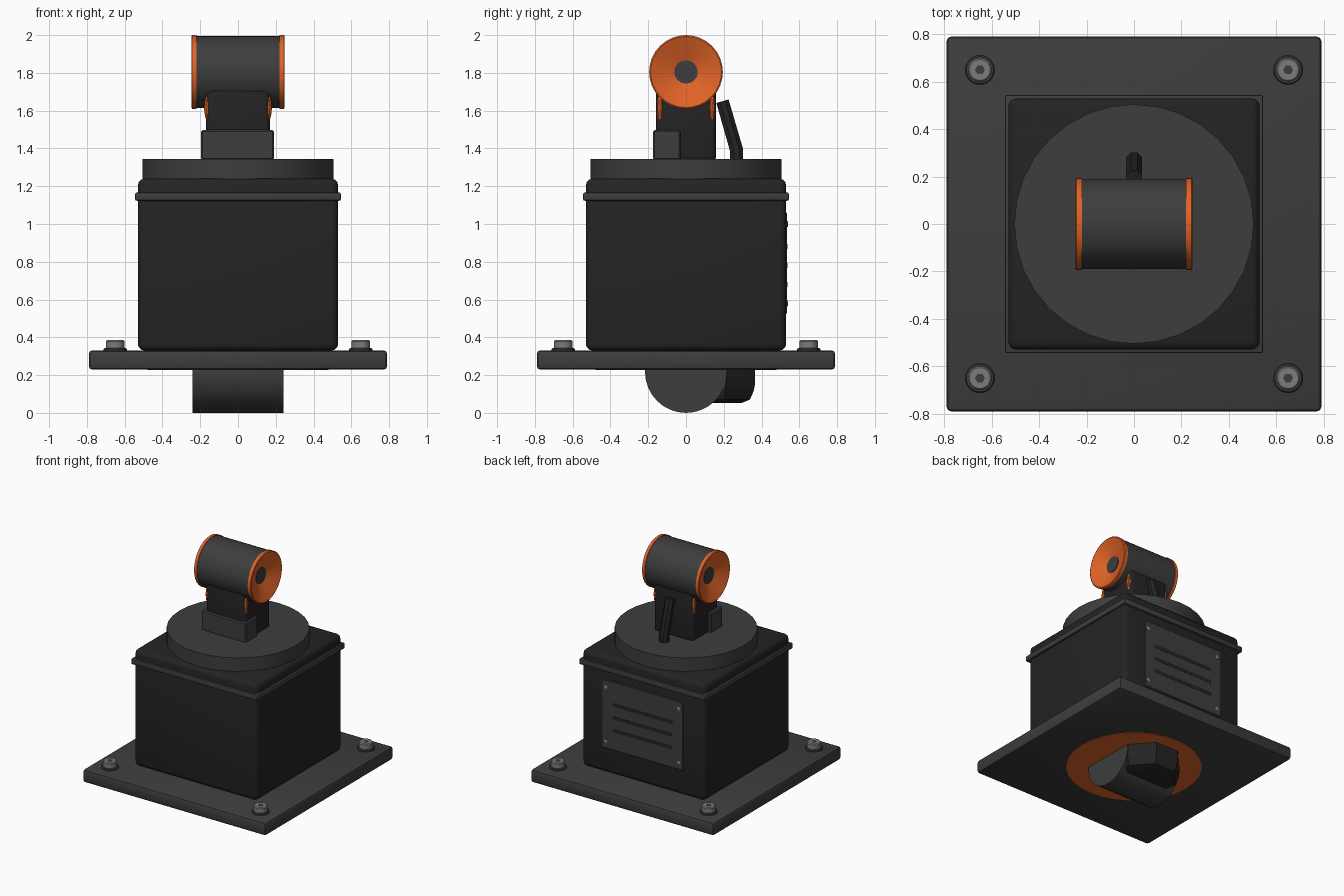
import bpy, bmesh, math
from mathutils import Matrix, Vector

if "Cube" in bpy.data.objects:
    bpy.data.objects.remove(bpy.data.objects["Cube"])


def mat(name, r, g, b):
    m = bpy.data.materials.new(name)
    m.diffuse_color = (r, g, b, 1)
    m.use_nodes = True
    m.node_tree.nodes["Principled BSDF"].inputs["Base Color"].default_value = m.diffuse_color
    return m


BLACK = mat("black_housing", 0.017, 0.017, 0.017)
GREY = mat("dark_grey_metal", 0.047, 0.047, 0.047)
ORANGE = mat("orange_trim", 0.75, 0.125, 0.02)
STEEL = mat("bolt_steel", 0.2, 0.2, 0.2)


def finish(name, bm, material, smooth=True):
    bmesh.ops.recalc_face_normals(bm, faces=bm.faces)
    me = bpy.data.meshes.new(name)
    bm.to_mesh(me)
    bm.free()
    me.materials.append(material)
    ob = bpy.data.objects.new(name, me)
    bpy.context.collection.objects.link(ob)
    if smooth:
        bpy.ops.object.select_all(action='DESELECT')
        ob.select_set(True)
        bpy.context.view_layer.objects.active = ob
        bpy.ops.object.shade_smooth_by_angle(angle=math.radians(32))
    return ob


def box(name, lo, hi, material, bevel=0.0, segs=2):
    lo, hi = Vector(lo), Vector(hi)
    bm = bmesh.new()
    bmesh.ops.create_cube(bm, size=1)
    bmesh.ops.scale(bm, vec=hi - lo, verts=bm.verts)
    bmesh.ops.translate(bm, vec=(lo + hi) / 2, verts=bm.verts)
    if bevel:
        bmesh.ops.bevel(bm, geom=bm.edges[:], offset=bevel, segments=segs,
                        profile=0.5, affect='EDGES')
    return finish(name, bm, material)


def lathe(name, profile, material, n=32, axis='Z', loc=(0, 0, 0), turn=0.0,
          scale=(1, 1, 1), caps=True, smooth=True):
    """Revolve (radius, height) points; cap the two ends if wanted."""
    bm = bmesh.new()
    rings = []
    for r, h in profile:
        rings.append([bm.verts.new((r * math.cos(turn + i * math.tau / n),
                                    r * math.sin(turn + i * math.tau / n), h))
                      for i in range(n)])
    for a, b in zip(rings, rings[1:]):
        for i in range(n):
            j = (i + 1) % n
            bm.faces.new((a[i], a[j], b[j], b[i]))
    if caps:
        bm.faces.new(rings[0])
        bm.faces.new(rings[-1])
    rot = Matrix.Rotation(math.pi / 2, 4, 'Y') if axis == 'X' else \
        Matrix.Rotation(-math.pi / 2, 4, 'X') if axis == 'Y' else Matrix()
    bm.transform(Matrix.Translation(loc) @ rot @ Matrix.Diagonal((*scale, 1)))
    return finish(name, bm, material, smooth)


# base plate and its corner bolts
box("base_plate", (-.79, -.79, .23), (.79, .79, .33), GREY, .018, 2)
for sx in (-1, 1):
    for sy in (-1, 1):
        at = (sx * .65, sy * .65, 0)
        lathe("bolt_washer", [(.062, .325), (.062, .337), (.057, .343)], GREY, 24, loc=at)
        lathe("bolt_head", [(.05, .335), (.05, .378), (.044, .385)], STEEL, 20, loc=at)
        lathe("bolt_socket", [(.021, .38), (.021, .386)], GREY, 6, loc=at)

# main housing with lid rim
box("housing", (-.53, -.53, .33), (.53, .53, 1.24), BLACK, .035, 3)
box("lid_rim", (-.545, -.545, 1.123), (.545, .545, 1.167), GREY, .01, 2)

# vent panel on the back
box("vent_panel", (-.35, .51, .525), (.35, .536, 1.06), GREY, .005, 1)
for z in (.68, .78, .88):
    box("vent_slot", (-.26, .53, z - .013), (.26, .5375, z + .013), BLACK)
for x in (-.315, .315):
    for z in (.58, 1.0):
        lathe("panel_screw", [(.016, 0), (.016, .008), (.011, .011)], STEEL, 12,
              'Y', (x, .53, z))

# turntable
lathe("turntable", [(.505, 1.235), (.505, 1.345)], GREY, 32)

# neck with front block
box("neck", (-.17, -.16, 1.33), (.17, .16, 1.76), BLACK, .03, 3)
box("neck_block", (-.195, -.175, 1.34), (.19, -.03, 1.497), GREY, .008, 1)
for sx in (-1, 1):
    for sy in (-1, 1):
        lathe("neck_insert", [(.002, -.07), (.012, -.045), (.017, 0), (.012, .045), (.002, .07)],
              ORANGE, 10, loc=(sx * .163, sy * .138, 1.615))

# roller head with dished end caps
HEAD = (0, 0, 1.805)
lathe("roller", [(.19, -.225), (.19, .225)], GREY, 32, 'X', HEAD, caps=False)
for s in (-1, 1):
    lathe("roller_cap", [(.18, s * .22), (.195, s * .22), (.195, s * .243), (.188, s * .247),
                         (.06, s * .195), (.06, s * .18)],
          ORANGE, 32, 'X', HEAD, caps=False)
    lathe("roller_hub", [(.062, s * .17), (.062, s * .2)], GREY, 16, 'X', HEAD)

# lever behind the neck: upright foot, then a leaning rod
bm = bmesh.new()
rings = []
for y, z, dy, dz in ((.268, 1.33, .037, 0), (.268, 1.39, .037, .008), (.193, 1.65, .035, .01)):
    rings.append([bm.verts.new((.037 * math.sin(i * math.tau / 8 + math.pi / 8),
                                y + dy * math.cos(i * math.tau / 8 + math.pi / 8),
                                z + dz * math.cos(i * math.tau / 8 + math.pi / 8)))
                  for i in range(8)])
for a, b in zip(rings, rings[1:]):
    for i in range(8):
        bm.faces.new((a[i], a[(i + 1) % 8], b[(i + 1) % 8], b[i]))
bm.faces.new(rings[0])
bm.faces.new(rings[-1])
finish("lever", bm, BLACK)

# underside: orange ring, cross barrel and faceted motor
lathe("under_ring", [(.48, .227), (.48, .235)], ORANGE, 32)
lathe("under_barrel", [(.217, -.24), (.217, .24)], GREY, 32, 'X', (0, 0, .217))
C = 1 / math.cos(math.pi / 8)
lathe("under_motor", [(.19 * C, .052), (.235 * C, .07), (.255 * C, .115), (.262 * C, .15),
                      (.262 * C, .24)],
      BLACK, 8, loc=(0, .103, 0), turn=math.pi / 8, scale=(.9, 1, 1))
